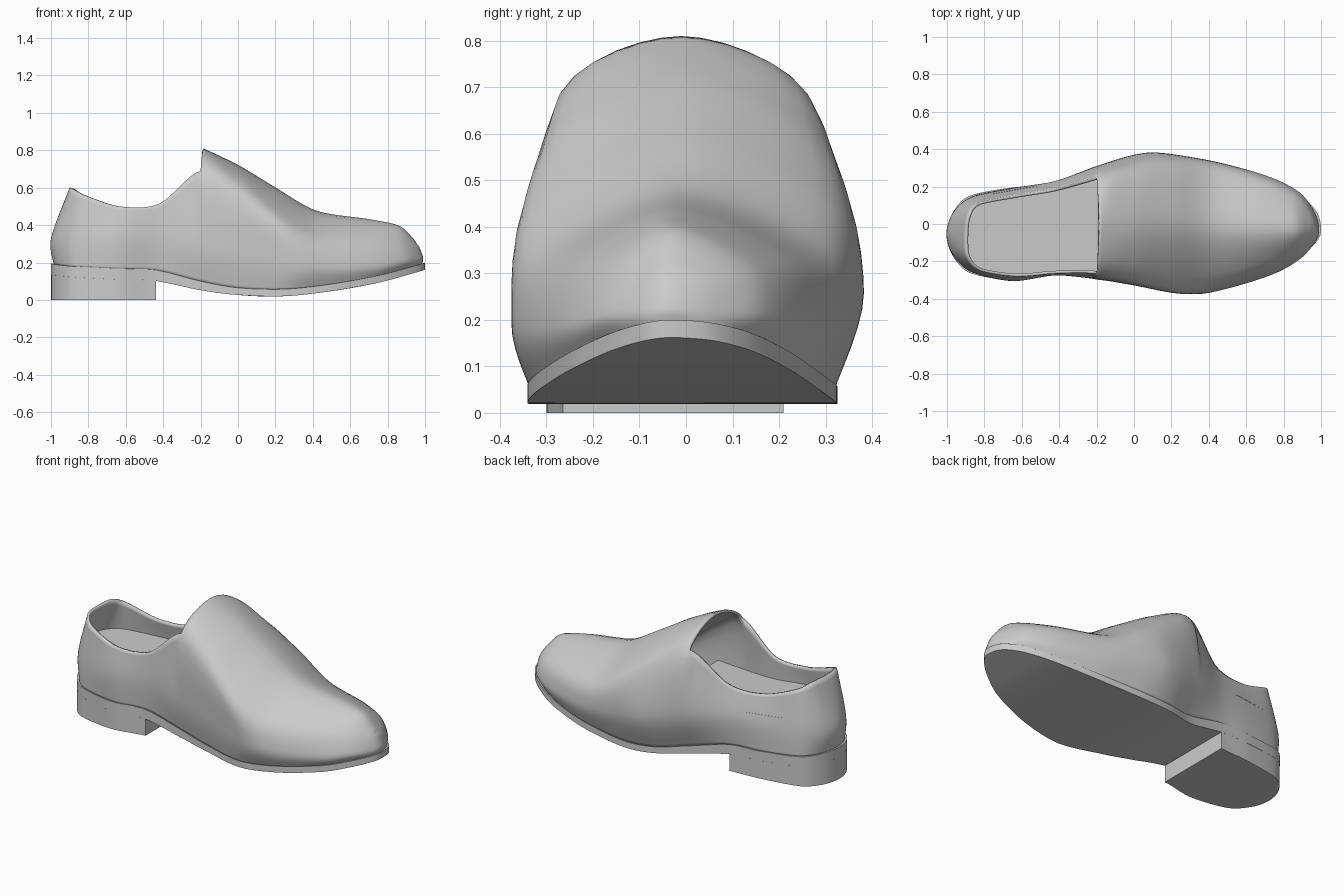
import bpy, bmesh
from mathutils import Vector as V

if "Cube" in bpy.data.objects:
    bpy.data.objects.remove(bpy.data.objects["Cube"])

N = 8    # samples between neighbouring key columns (heel -> toe)
M = 6    # samples between neighbouring key points up the wall


def spline(keys, n, closed=False, k=0.45):
    """Cardinal spline through the keys."""
    p = [V(q) for q in keys]
    c = len(p)
    get = (lambda i: p[i % c]) if closed else (lambda i: p[min(max(i, 0), c - 1)])
    out = []
    for i in range(c if closed else c - 1):
        a, b = get(i), get(i + 1)
        ta, tb = (b - get(i - 1)) * k, (get(i + 2) - a) * k
        for s in range(n):
            t = s / n
            out.append(a * (2*t**3 - 3*t*t + 1) + ta * (t**3 - 2*t*t + t)
                       + b * (3*t*t - 2*t**3) + tb * (t**3 - t*t))
    return out if closed else out + [p[-1]]


def loop(left, right):
    """Closed path round the shoe, returned as matching left and right halves."""
    s = spline(left + right[::-1], N, True)
    return [(s[i], s[-i % len(s)]) for i in range(12 * N + 1)]


def grid(bm, rows, ring=False):
    vs = [[bm.verts.new(p) for p in r] for r in rows]
    for a, b in zip(vs, vs[1:]):
        for j in range(len(a) - (0 if ring else 1)):
            k = (j + 1) % len(a)
            bm.faces.new((a[j], a[k], b[k], b[j]))
    return vs


def finish(bm, name, angle=0.7):
    bmesh.ops.remove_doubles(bm, verts=bm.verts, dist=1e-4)
    bmesh.ops.dissolve_degenerate(bm, edges=bm.edges, dist=1e-5)
    bmesh.ops.recalc_face_normals(bm, faces=bm.faces)
    me = bpy.data.meshes.new(name)
    bm.to_mesh(me)
    bm.free()
    ob = bpy.data.objects.new(name, me)
    bpy.context.collection.objects.link(ob)
    bpy.context.view_layer.objects.active = ob
    ob.select_set(True)
    bpy.ops.object.shade_smooth_by_angle(angle=angle)
    ob.select_set(False)
    return ob


def inset(p, f, dz=0):
    return V((p.x * f, -.04 + (p.y + .04) * f, p.z + dz))


# Feather line: where the upper meets the sole
feather = loop(
    [(-1, -.05, .195), (-.97, .06, .19), (-.88, .15, .18), (-.65, .195, .168), (-.44, .21, .16),
     (-.2, .24, .1), (0, .305, .065), (.2, .325, .058), (.5, .29, .085), (.75, .225, .13),
     (.9, .145, .17), (.98, .06, .193), (1, -.03, .2)],
    [(-.975, -.16, .19), (-.88, -.26, .18), (-.65, -.3, .168), (-.44, -.265, .16),
     (-.2, -.265, .1), (0, -.29, .065), (.25, -.34, .058), (.5, -.32, .085), (.75, -.25, .13),
     (.9, -.165, .17), (.98, -.09, .193)])

# Fullest line of the wall
belly = loop(
    [(-1, -.05, .33), (-.965, .06, .33), (-.87, .14, .33), (-.65, .19, .33), (-.42, .23, .33),
     (-.2, .31, .32), (0, .37, .28), (.15, .38, .25), (.45, .33, .2), (.73, .25, .2),
     (.89, .165, .215), (.965, .06, .22), (.99, -.03, .225)],
    [(-.97, -.16, .33), (-.87, -.255, .33), (-.65, -.305, .33), (-.42, -.275, .33),
     (-.2, -.295, .3), (0, -.32, .26), (.3, -.375, .2), (.5, -.345, .18), (.75, -.265, .19),
     (.89, -.185, .21), (.965, -.1, .22)])

# Opening rim at the heel, continuing as the shoulder of the vamp
rim = loop(
    [(-.9, -.06, .6), (-.885, .05, .597), (-.83, .115, .565), (-.63, .155, .5), (-.42, .19, .515),
     (-.2, .25, .69), (0, .29, .6), (.2, .315, .465), (.42, .285, .35), (.7, .21, .33),
     (.86, .14, .315), (.94, .06, .29), (.97, -.03, .28)],
    [(-.89, -.18, .597), (-.82, -.25, .56), (-.63, -.28, .5), (-.42, -.265, .515),
     (-.2, -.265, .69), (0, -.3, .595), (.2, -.33, .455), (.42, -.3, .345), (.7, -.22, .325),
     (.86, -.15, .315), (.94, -.09, .29)])

# Ridge along the top of the vamp
crown = spline([(-.185, -.01, .81), (0, -.01, .722), (.2, -.01, .602), (.42, -.02, .477),
                (.7, -.03, .432), (.86, -.03, .397), (.935, -.03, .33), (.955, -.03, .3)], N)

# Upper: two open heel quarters and a closed vamp
H = 5 * N
wall = lambda i, s: [inset(feather[i][s], .985, -.006), belly[i][s], rim[i][s]]
vamp = [spline(wall(i, 1) + [crown[i - H]] + wall(i, 0)[::-1], M) for i in range(H, 12 * N + 1)]
bm = bmesh.new()
grid(bm, [spline(wall(i, 1), M) for i in range(H)] + [vamp[0][:2 * M + 1]])
grid(bm, [spline(wall(i, 0), M) for i in range(H)] + [vamp[0][::-1][:2 * M + 1]])
grid(bm, vamp)
upper = finish(bm, "upper", 1.0)
side = max(upper.data.polygons, key=lambda f: f.center.y)
if side.normal.y < 0:
    upper.data.flip_normals()
sol = upper.modifiers.new("thickness", 'SOLIDIFY')
sol.thickness, sol.offset = .015, -1

# Sole: slab following the feather line
drop = lambda p: V((p.x, p.y, p.z - .038 - .02 * min(max(-p.x / .4, 0), 1)))
bm = bmesh.new()
grid(bm, [[l, r, drop(r), drop(l)] for l, r in feather], True)
sole = finish(bm, "sole")
bev = sole.modifiers.new("edge", 'BEVEL')
bev.width, bev.segments = .006, 2

# Heel block under the rear of the sole
bm = bmesh.new()
rows = []
for l, r in feather[:4 * N + 1]:
    a, b = inset(drop(l), .999, .008), inset(drop(r), .999, .008)
    rows.append([a, b, V((b.x, b.y, 0)), V((a.x, a.y, 0))])
vs = grid(bm, rows, True)
bm.faces.new(vs[-1])
finish(bm, "heel")

# Insole inside the opening
bm = bmesh.new()
grid(bm, [[V((p.x, p.y, .36 - .04 * p.x if p.x < 0 else .36)) for p in (inset(l, .975), inset(r, .975))]
          for l, r in belly[:6 * N + 1]])
finish(bm, "insole")
